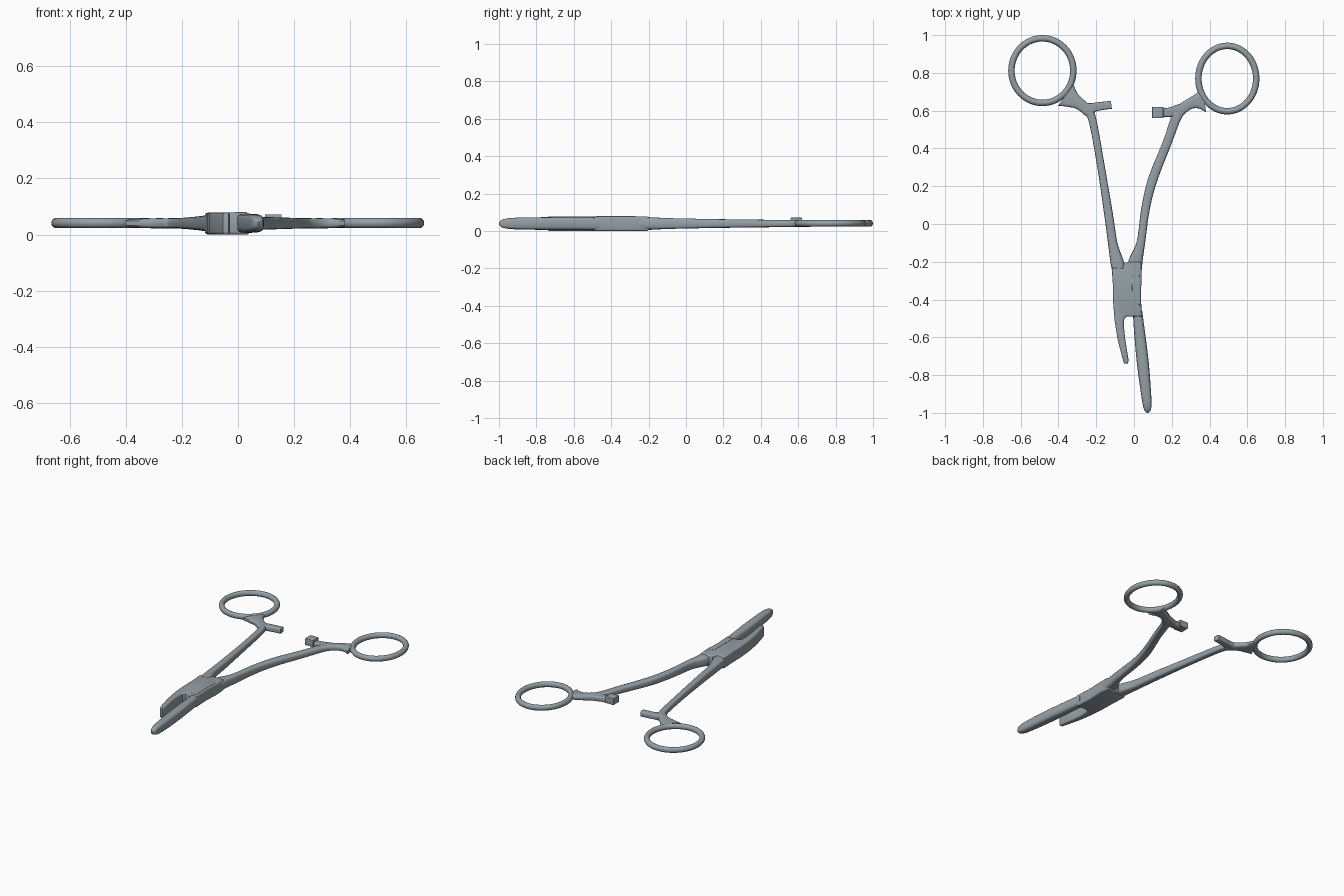
import bpy, bmesh, math
from mathutils import Vector

cube = bpy.data.objects.get("Cube")
if cube:
    bpy.data.objects.remove(cube, do_unlink=True)

MID = 0.04  # height of the tool's middle plane

steel = bpy.data.materials.new("brushed steel")
steel.use_nodes = True
colour = (0.30, 0.35, 0.38, 1)
steel.diffuse_color = colour
steel.node_tree.nodes["Principled BSDF"].inputs["Base Color"].default_value = colour

parts = []


def finish(name, bm):
    """Turn a bmesh into a named steel part."""
    bmesh.ops.recalc_face_normals(bm, faces=bm.faces)
    mesh = bpy.data.meshes.new(name)
    bm.to_mesh(mesh)
    bm.free()
    mesh.materials.append(steel)
    obj = bpy.data.objects.new(name, mesh)
    bpy.context.collection.objects.link(obj)
    parts.append(obj)
    return obj


def smooth_path(stations, steps=5):
    """Catmull-Rom curve through (x, y, width, height) stations."""
    p = [Vector(s) for s in stations]
    p = [p[0]] + p + [p[-1]]
    out = []
    for a, b, c, d in zip(p, p[1:], p[2:], p[3:]):
        for i in range(steps):
            t = i / steps
            out.append((b * 2 + (c - a) * t + (a * 2 - b * 5 + c * 4 - d) * t ** 2
                        + (b * 3 - a - c * 3 + d) * t ** 3) / 2)
    return out + [p[-1]]


def loft(name, stations, sides=20, roundness=0.6):
    """Sweep a rounded-rectangle section along a flat path."""
    path = smooth_path(stations)
    bm = bmesh.new()
    rings = []
    for i, s in enumerate(path):
        run = path[min(i + 1, len(path) - 1)] - path[max(i - 1, 0)]
        across = Vector((run[1], -run[0], 0)).normalized()
        ring = []
        for k in range(sides):
            a = math.tau * k / sides
            u, v = [math.copysign(abs(f) ** roundness, f) for f in (math.cos(a), math.sin(a))]
            ring.append(bm.verts.new(Vector((s[0], s[1], MID + v * s[3] / 2)) + across * u * s[2] / 2))
        rings.append(ring)
    for r, q in zip(rings, rings[1:]):
        for k in range(sides):
            n = (k + 1) % sides
            bm.faces.new((r[k], r[n], q[n], q[k]))
    bm.faces.new(rings[0])
    bm.faces.new(rings[-1])
    return finish(name, bm)


def plate(name, outline, low, high, bevel):
    """Extrude an outline upward and round its top and bottom rims."""
    bm = bmesh.new()
    face = bm.faces.new([bm.verts.new((x, y, low)) for x, y in outline])
    top = bmesh.ops.extrude_face_region(bm, geom=[face])["geom"]
    bmesh.ops.translate(bm, vec=(0, 0, high - low),
                        verts=[g for g in top if isinstance(g, bmesh.types.BMVert)])
    rims = [e for e in bm.edges if abs(e.verts[0].co.z - e.verts[1].co.z) < 1e-5]
    bmesh.ops.bevel(bm, geom=rims, offset=bevel, segments=3, profile=0.5, affect='EDGES')
    return finish(name, bm)


def finger_ring(name, x, y, rx, ry, minor=0.017):
    """Slightly oval ring lying flat."""
    bm = bmesh.new()
    around, section = 64, 14
    grid = []
    for i in range(around):
        a = math.tau * i / around
        row = []
        for k in range(section):
            b = math.tau * k / section
            inset = minor * (math.cos(b) - 1)
            row.append(bm.verts.new((x + (rx + inset) * math.cos(a), y + (ry + inset) * math.sin(a),
                                     MID + 0.001 + minor * 1.06 * math.sin(b))))
        grid.append(row)
    for i in range(around):
        r, q = grid[i], grid[(i + 1) % around]
        for k in range(section):
            n = (k + 1) % section
            bm.faces.new((r[k], r[n], q[n], q[k]))
    return finish(name, bm)


# Finger rings
finger_ring("right_finger_ring", -0.485, 0.812, 0.181, 0.188)
finger_ring("left_finger_ring", 0.494, 0.77, 0.17, 0.19)

# Shanks, flaring into the rings at one end and the lock at the other
loft("right_shank", [
    (-.362, .683, .14, .03), (-.33, .661, .095, .034), (-.294, .64, .065, .036),
    (-.251, .603, .055, .036), (-.22, .55, .042, .037), (-.177, .318, .04, .042),
    (-.135, .053, .046, .05), (-.112, -.106, .05, .056), (-.09, -.2, .07, .064),
    (-.08, -.25, .07, .068)])
loft("left_shank", [
    (.373, .656, .13, .03), (.341, .651, .085, .034), (.304, .64, .06, .036),
    (.262, .614, .055, .036), (.225, .566, .053, .037), (.177, .434, .047, .04),
    (.1, .238, .05, .045), (.061, .08, .045, .05), (.037, -.095, .045, .058),
    (.008, -.2, .074, .068), (0, -.28, .075, .075)])

# Ratchet arms and catch
loft("right_ratchet_arm", [
    (-.275, .62, .05, .034), (-.235, .612, .055, .034), (-.19, .622, .045, .034),
    (-.12, .631, .042, .034)], roundness=0.4)
loft("left_ratchet_arm", [
    (.275, .62, .05, .034), (.23, .603, .055, .034), (.19, .592, .05, .034),
    (.14, .59, .042, .034)], roundness=0.4)
plate("ratchet_catch", [(.096, .56), (.156, .56), (.156, .62), (.096, .62)], .028, .072, .004)

# Box lock, running into the short jaw
plate("box_lock_and_short_jaw", [
    (-.118, -.23), (-.06, -.235), (-.05, -.205), (-.03, -.2), (.036, -.2), (.041, -.27),
    (.036, -.38), (.042, -.49), (-.04, -.49), (-.052, -.505), (-.053, -.55), (-.045, -.62),
    (-.028, -.725), (-.034, -.74), (-.053, -.738), (-.064, -.7), (-.087, -.61),
    (-.103, -.51), (-.11, -.42), (-.112, -.32)], 0, .078, .01)

# Hinge seam on both faces of the lock
for side, z in (("upper", .077), ("lower", 0)):
    plate(side + "_lock_inlay", [(-.01, -.28), (.028, -.27), (.026, -.38), (.03, -.48), (-.008, -.48)],
          z, z + .0025, .0008)

# Long jaw, with a rounded tip
loft("long_jaw", [
    (.02, -.46, .046, .066), (.024, -.52, .054, .068), (.045, -.72, .063, .068),
    (.062, -.88, .055, .064), (.069, -.95, .047, .056), (.072, -.985, .034, .04),
    (.073, -1, .008, .012)])

bpy.ops.object.select_all(action='DESELECT')
for part in parts:
    part.select_set(True)
bpy.context.view_layer.objects.active = parts[0]
bpy.ops.object.shade_smooth_by_angle(angle=math.radians(35))
